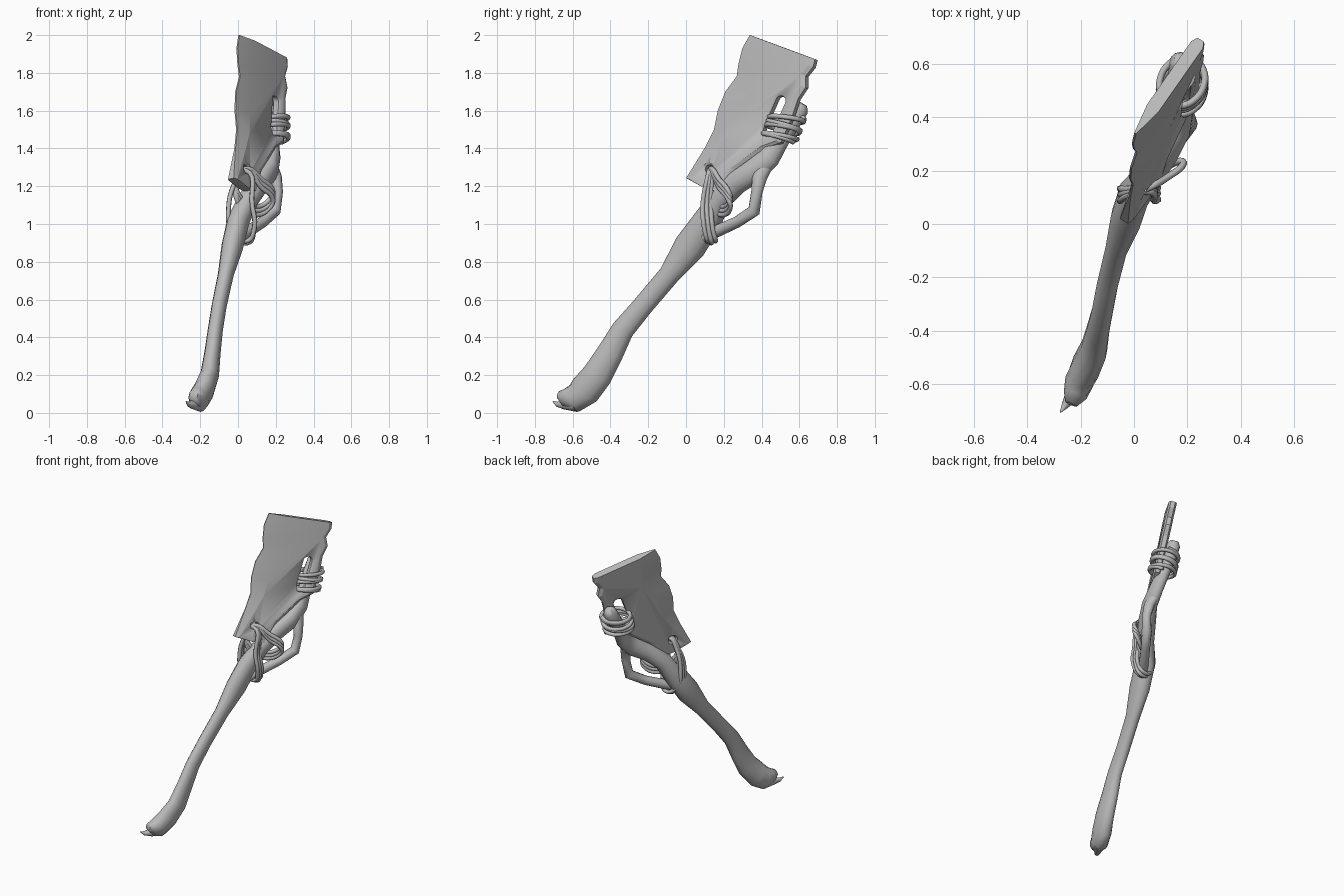
import bpy, bmesh, math
from mathutils import Vector

cube = bpy.data.objects.get("Cube")
if cube:
    bpy.data.objects.remove(cube, do_unlink=True)

grey = bpy.data.materials.new("plain_grey")
grey.use_nodes = True
grey.diffuse_color = (0.5, 0.5, 0.5, 1)
grey.node_tree.nodes["Principled BSDF"].inputs["Base Color"].default_value = (0.5, 0.5, 0.5, 1)


def loft(name, rings, angle=40):
    """Skin a list of equal rings, with capped ends."""
    bm = bmesh.new()
    vr = [[bm.verts.new(p) for p in ring] for ring in rings]
    n = len(vr[0])
    for a, b in zip(vr, vr[1:]):
        for i in range(n):
            j = (i + 1) % n
            bm.faces.new((a[i], a[j], b[j], b[i]))
    bm.faces.new(vr[0][::-1])
    bm.faces.new(vr[-1])
    bmesh.ops.recalc_face_normals(bm, faces=bm.faces)
    for f in bm.faces:
        f.smooth = True
    mesh = bpy.data.meshes.new(name)
    bm.to_mesh(mesh)
    bm.free()
    mesh.set_sharp_from_angle(angle=math.radians(angle))
    mesh.materials.append(grey)
    ob = bpy.data.objects.new(name, mesh)
    bpy.context.collection.objects.link(ob)
    return ob


def limb(name, stations, sides=12):
    """Tube through (x, y, z, depth radius, side radius) stations."""
    pts = [Vector(s[:3]) for s in stations]
    rings = []
    for i, (p, s) in enumerate(zip(pts, stations)):
        t = (pts[min(i + 1, len(pts) - 1)] - pts[max(i - 1, 0)]).normalized()
        side = (Vector((1, 0, 0)) - t * t.x).normalized()
        up = t.cross(side)
        angles = [2 * math.pi * k / sides for k in range(sides)]
        rings.append([p + up * s[3] * math.sin(a) + side * s[4] * math.cos(a) for a in angles])
    return loft(name, rings, 60)


# Blade plane: maps flat (y, z) plus a depth to space
NORMAL = Vector((1, -0.62, 0.213)).normalized()


def on_blade(y, z, d=0):
    return Vector((0.62 * y - 0.213 * z + 0.22, y, z)) + NORMAL * d


# Handle, grown from a knobbed foot up to the end behind the blade
limb("handle", [
    (-.235, -.672, .095, .022, .025), (-.22, -.64, .085, .052, .045),
    (-.205, -.59, .078, .075, .055), (-.18, -.535, .12, .085, .055),
    (-.15, -.47, .2, .08, .05), (-.135, -.4, .32, .07, .043),
    (-.12, -.335, .44, .06, .04), (-.1, -.23, .565, .055, .04),
    (-.065, -.09, .73, .056, .042), (-.03, .02, .88, .085, .058),
    (0, .11, 1.01, .078, .06), (.055, .18, 1.13, .06, .055),
    (.115, .27, 1.22, .062, .055), (.17, .36, 1.28, .065, .045),
    (.185, .44, 1.35, .058, .04), (.175, .5, 1.45, .05, .04),
    (.17, .56, 1.54, .048, .042), (.175, .605, 1.61, .046, .042),
    (.177, .62, 1.635, .025, .025)])
limb("foot_spike", [
    (-.2, -.58, .05, .045, .04), (-.235, -.645, .045, .027, .025),
    (-.258, -.68, .045, .014, .014), (-.275, -.704, .06, .003, .003)])
limb("side_branch", [
    (.01, .09, .93, .03, .03), (.06, .17, .965, .032, .032),
    (.13, .27, 1.01, .03, .03), (.195, .36, 1.07, .034, .032),
    (.21, .375, 1.17, .03, .028), (.2, .39, 1.25, .04, .032),
    (.18, .42, 1.31, .04, .03)])

# Blade outline: y, z, inset of the flat face, half thickness of the rim
front = [(.34, 2, .1), (.3, 1.93, .11), (.28, 1.85, .12), (.27, 1.78, .12),
         (.21, 1.7, .11), (.17, 1.6, .09), (.15, 1.5, .07), (.1, 1.4, .05)]
base = [(.01, 1.24, .02), (.1, 1.19, .005), (.18, 1.165, -.01)]
back = [(.27, 1.285), (.43, 1.4), (.51, 1.43), (.57, 1.57), (.6, 1.66),
        (.64, 1.72), (.64, 1.78), (.68, 1.83), (.69, 1.87)]
outline = ([(*p, .004) for p in front] + [(*p, .018) for p in base]
           + [(*p, -.02, .014) for p in back])
HALF = .026


def rim(sign):
    return [on_blade(y, z, sign * t) for y, z, w, t in outline]


def flat(sign):
    return [on_blade(y + .94 * w, z - .35 * w, sign * HALF) for y, z, w, t in outline]


blade = loft("blade", [flat(-1), rim(-1), rim(1), flat(1)], 12)


def cut_slot(name, start, end, radius):
    """Chamfered round-ended opening between two points."""
    a, b = Vector(start), Vector(end)
    heading = math.atan2(b.y - a.y, b.x - a.x)
    rings = []
    for d, grow in ((-.046, .028), (-.016, 0), (.016, 0), (.046, .028)):
        ring = []
        for centre, turn in ((a, math.pi / 2), (b, -math.pi / 2)):
            for k in range(8):
                ang = heading + turn + math.pi * k / 7.5
                r = radius + grow
                ring.append(on_blade(centre.x + r * math.cos(ang), centre.y + r * math.sin(ang), d))
        rings.append(ring)
    cutter = loft(name, rings)
    cutter.hide_render = True
    cutter.hide_set(True)
    cutter.display_type = 'WIRE'
    mod = blade.modifiers.new(name, 'BOOLEAN')
    mod.operation = 'DIFFERENCE'
    mod.solver = 'EXACT'
    mod.object = cutter


cut_slot("grip_slot_cutter", (.445, 1.5), (.51, 1.65), .026)
cut_slot("rope_hole_cutter", (.13, 1.285), (.132, 1.29), .02)


def rope(name, strands, cyclic):
    """Round cord along each list of points."""
    curve = bpy.data.curves.new(name, 'CURVE')
    curve.dimensions = '3D'
    curve.bevel_depth = .013
    curve.bevel_resolution = 2
    curve.resolution_u = 6
    curve.use_fill_caps = True
    for pts in strands:
        sp = curve.splines.new('BEZIER')
        sp.bezier_points.add(len(pts) - 1)
        for bp, p in zip(sp.bezier_points, pts):
            bp.co = p
            bp.handle_left_type = bp.handle_right_type = 'AUTO'
        sp.use_cyclic_u = cyclic
        sp.use_smooth = True
    curve.materials.append(grey)
    bpy.context.collection.objects.link(bpy.data.objects.new(name, curve))


# Coil binding the handle end to the blade through the slot
low, high = Vector((.18, .49, 1.44)), Vector((.18, .54, 1.575))
axis = (high - low).normalized()
across = axis.cross(NORMAL).normalized()
out = across.cross(axis)
turns, steps = 5, 10
coil = []
for k in range(turns * steps + 1):
    a = 2 * math.pi * k / steps
    wobble = .012 * math.sin(k * .37)
    coil.append(low.lerp(high, k / (turns * steps)) + across * (.092 * math.cos(a))
                + out * (.082 * math.sin(a)) + axis * (wobble + .02 * math.cos(a)))
rope("upper_coil", [coil], False)

# Loops hanging from the blade hole around the handle and branch
long_loops, short_loops = [], []
for k in (-1, 0, 1):
    s = k * .022
    long_loops.append([(.035, .13 + s / 3, 1.285), (.075, .11 + s, 1.1), (.085, .12 + s, .97),
                       (.05, .135 + s, .9 + abs(s) / 2), (-.03, .115 + s, .96),
                       (-.05, .11 + s, 1.08), (-.015, .12 + s / 2, 1.22)])
    short_loops.append([(.04, .13, 1.285 + s / 3), (.125, .175, 1.215 + s), (.185, .225, 1.15 + s),
                        (.17, .235, 1.11 + s), (.09, .19, 1.07 + s), (.005, .12, 1.13 + s),
                        (-.01, .12, 1.22 + s / 2)])
rope("long_rope_loops", long_loops, True)
rope("short_rope_loops", short_loops, True)
